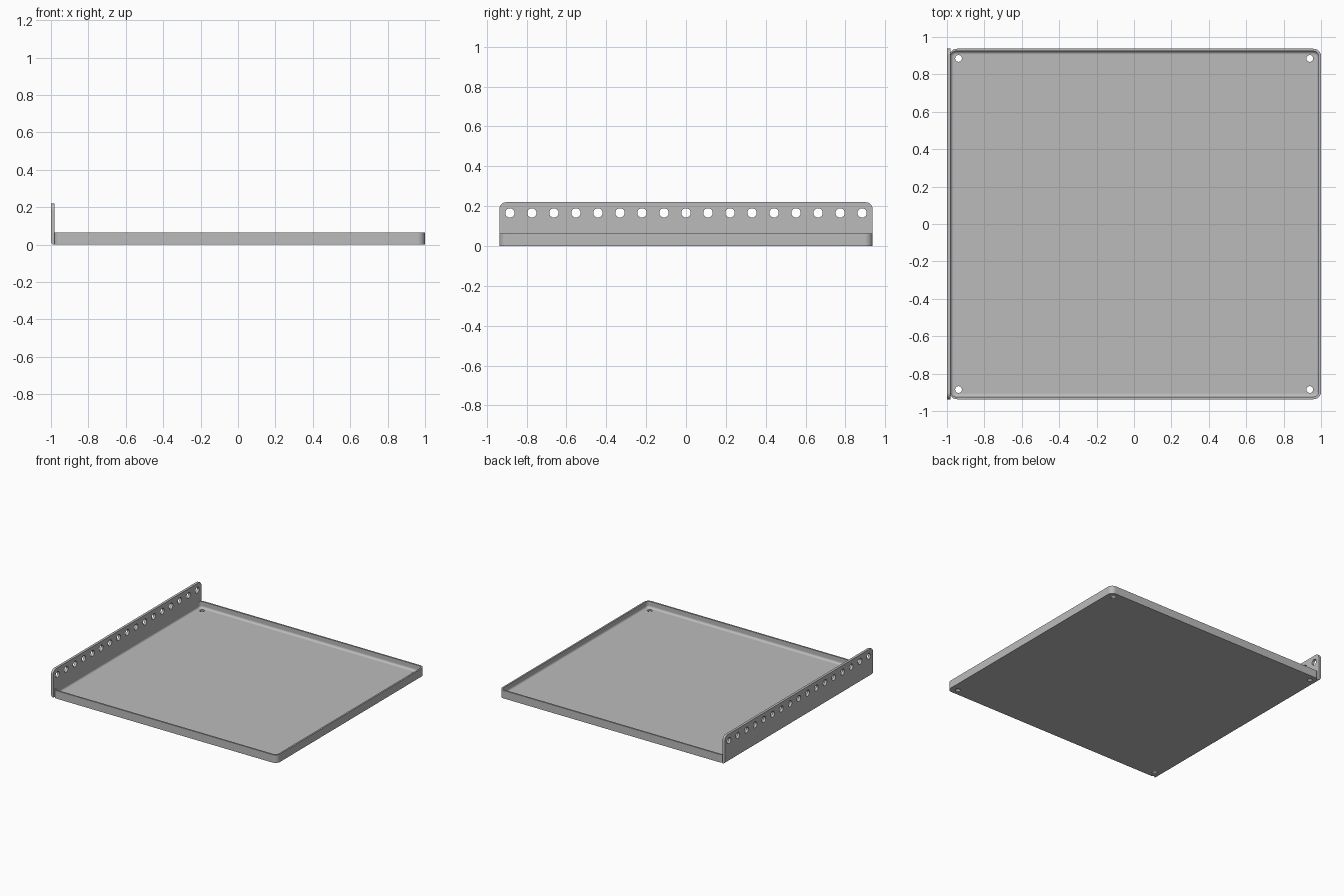
import bpy
import bmesh
from math import cos, sin, pi, radians
from mathutils import Matrix

cube = bpy.data.objects.get("Cube")
if cube:
    bpy.data.objects.remove(cube, do_unlink=True)

HALF_Y = 0.937
WALL = 0.013
FLOOR = 0.013
FILLET = 0.018
RIM_TOP = 0.064
FLANGE_TOP = 0.22
FLANGE_INNER = -0.98

steel = bpy.data.materials.new("grey steel")
steel.use_nodes = True
steel.diffuse_color = (0.5, 0.5, 0.5, 1)
steel.node_tree.nodes["Principled BSDF"].inputs["Base Color"].default_value = (0.5, 0.5, 0.5, 1)


def make_object(name, bm):
    bmesh.ops.recalc_face_normals(bm, faces=bm.faces)
    mesh = bpy.data.meshes.new(name)
    bm.to_mesh(mesh)
    bm.free()
    mesh.materials.append(steel)
    obj = bpy.data.objects.new(name, mesh)
    bpy.context.collection.objects.link(obj)
    return obj


def arc(cx, cy, r, start, steps=6):
    return [(cx + r * cos(start + pi / 2 * i / steps),
             cy + r * sin(start + pi / 2 * i / steps)) for i in range(steps + 1)]


def rounded_loop(bm, x0, x1, y, r, z):
    pts = (arc(x1 - r, y - r, r, 0) + arc(x0 + r, y - r, r, pi / 2)
           + arc(x0 + r, r - y, r, pi) + arc(x1 - r, r - y, r, 3 * pi / 2))
    return [bm.verts.new((px, py, z)) for px, py in pts]


def drill(obj, centres, radius, axis):
    """Cut round holes through the part, then remove the cutter."""
    bm = bmesh.new()
    turn = Matrix.Rotation(pi / 2, 4, "Y") if axis == "X" else Matrix()
    for c in centres:
        bmesh.ops.create_cone(bm, cap_ends=True, segments=24, radius1=radius,
                              radius2=radius, depth=0.1,
                              matrix=Matrix.Translation(c) @ turn)
    cutter = make_object("hole_cutter", bm)
    cutter.hide_render = True
    mod = obj.modifiers.new("holes", "BOOLEAN")
    mod.operation = "DIFFERENCE"
    mod.solver = "EXACT"
    mod.object = cutter
    bpy.context.view_layer.objects.active = obj
    bpy.ops.object.modifier_apply(modifier=mod.name)
    bpy.data.objects.remove(cutter, do_unlink=True)


def finish(obj):
    bpy.ops.object.select_all(action="DESELECT")
    obj.select_set(True)
    bpy.context.view_layer.objects.active = obj
    bpy.ops.object.shade_smooth_by_angle(angle=radians(30))
    obj.modifiers.new("clean shading", "WEIGHTED_NORMAL").keep_sharp = True


# Tray: shallow pan with an upright rim and a filleted inside edge
bm = bmesh.new()
left, right, corner = -0.987, 1.0, 0.04
inner_left = FLANGE_INNER - 0.001
loops = [rounded_loop(bm, left, right, HALF_Y, corner, 0),
         rounded_loop(bm, left, right, HALF_Y, corner, RIM_TOP)]
inner_r = corner - WALL
loops.append(rounded_loop(bm, inner_left, right - WALL, HALF_Y - WALL, inner_r, RIM_TOP))
for i in range(7):
    a = pi / 2 * i / 6
    d = FILLET * (1 - cos(a))
    z = FLOOR + FILLET * (1 - sin(a))
    loops.append(rounded_loop(bm, inner_left + d, right - WALL - d,
                              HALF_Y - WALL - d, inner_r - d, z))
for low, high in zip(loops, loops[1:]):
    n = len(low)
    for i in range(n):
        j = (i + 1) % n
        bm.faces.new((low[i], low[j], high[j], high[i]))
bm.faces.new(loops[0])
bm.faces.new(loops[-1])
tray = make_object("tray", bm)
drill(tray, [(x, y, 0) for x in (-0.938, 0.94) for y in (-0.885, 0.885)], 0.018, "Z")
finish(tray)

# Mounting flange: tall side plate with rounded top corners and a bent lower edge
bm = bmesh.new()
r = 0.035
outline = ([(-HALF_Y, 0), (HALF_Y, 0)]
           + arc(HALF_Y - r, FLANGE_TOP - r, r, 0)
           + arc(r - HALF_Y, FLANGE_TOP - r, r, pi / 2))
face = bm.faces.new([bm.verts.new((-1, y, z)) for y, z in outline])
ext = bmesh.ops.extrude_face_region(bm, geom=[face], use_keep_orig=True)
moved = [v for v in ext["geom"] if isinstance(v, bmesh.types.BMVert)]
bmesh.ops.translate(bm, verts=moved, vec=(FLANGE_INNER + 1, 0, 0))
bend = [e for e in bm.edges
        if all(v.co.z < 0.001 and v.co.x < -0.999 for v in e.verts)]
bmesh.ops.bevel(bm, geom=bend, offset=0.017, segments=5, profile=0.5, affect="EDGES")
flange = make_object("mounting_flange", bm)
drill(flange, [(-0.99, 0.1105 * i, 0.166) for i in range(-8, 9)], 0.0235, "X")
finish(flange)
